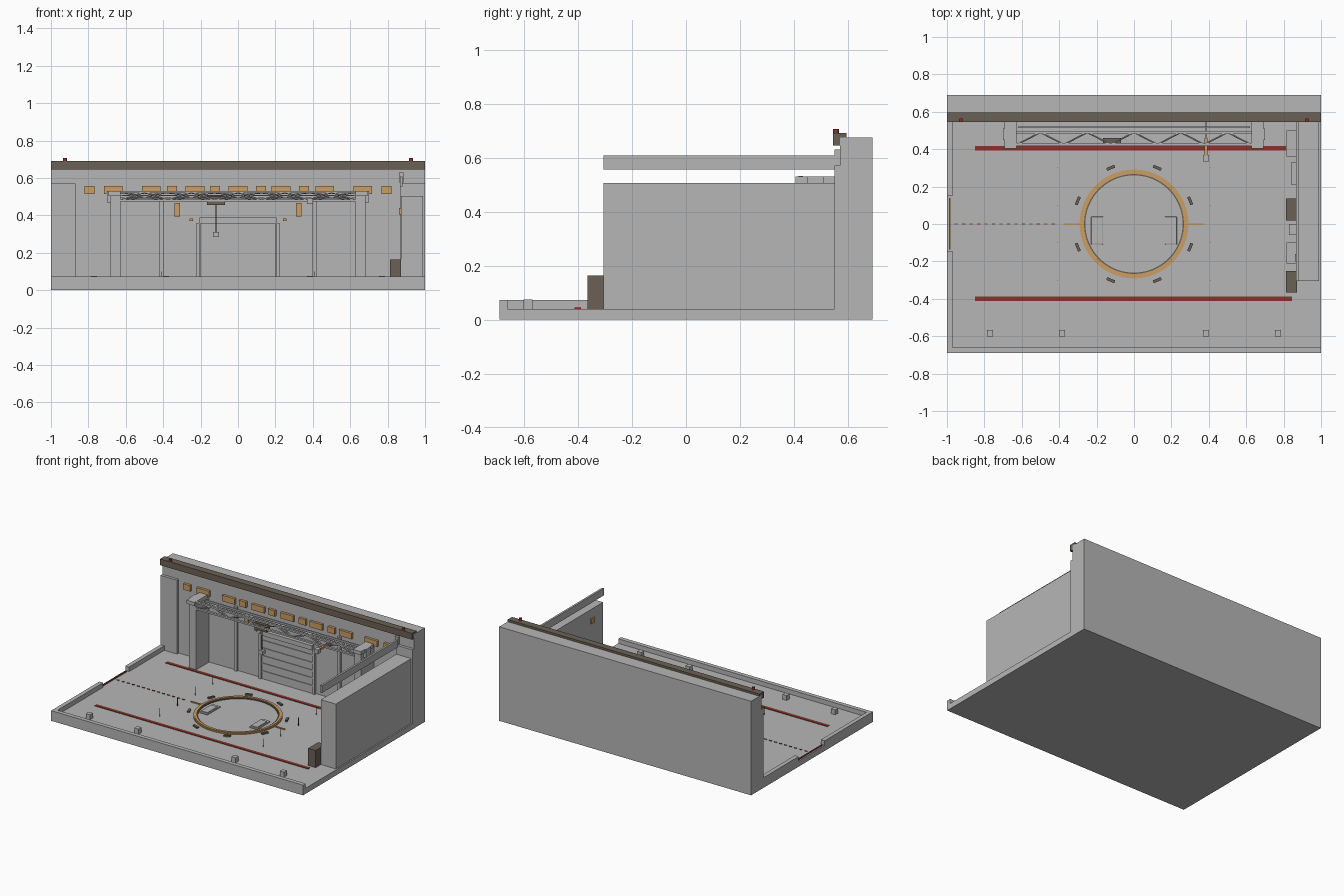
import bpy, bmesh, math
from mathutils import Vector

if "Cube" in bpy.data.objects:
    bpy.data.objects.remove(bpy.data.objects["Cube"])


def mat(name, rgb):
    m = bpy.data.materials.new(name)
    m.diffuse_color = (*rgb, 1)
    m.use_nodes = True
    m.node_tree.nodes["Principled BSDF"].inputs["Base Color"].default_value = m.diffuse_color
    return m


GREY = mat("grey", (0.47, 0.47, 0.47))
BROWN = mat("dark brown", (0.145, 0.12, 0.092))
ORANGE = mat("amber", (0.60, 0.34, 0.125))
RED = mat("dark red", (0.24, 0.035, 0.025))


def finish(name, bm, m):
    me = bpy.data.meshes.new(name)
    bmesh.ops.recalc_face_normals(bm, faces=bm.faces)
    bm.to_mesh(me)
    bm.free()
    me.materials.append(m)
    ob = bpy.data.objects.new(name, me)
    bpy.context.collection.objects.link(ob)
    return ob


def box(name, x, y, z, m=GREY, bevel=0, turn=0):
    """Box from (min, max) ranges, optionally turned about z."""
    bm = bmesh.new()
    bmesh.ops.create_cube(bm, size=1)
    for v in bm.verts:
        v.co = Vector([v.co[i] * (r[1] - r[0]) for i, r in enumerate((x, y, z))])
    ob = finish(name, bm, m)
    ob.location = [sum(r) / 2 for r in (x, y, z)]
    ob.rotation_euler.z = turn
    if bevel:
        b = ob.modifiers.new("bevel", 'BEVEL')
        b.width, b.segments = bevel, 2
    return ob


def rod(name, a, b, r, m=GREY, sides=6):
    a, b = Vector(a), Vector(b)
    bm = bmesh.new()
    bmesh.ops.create_cone(bm, cap_ends=True, segments=sides, radius1=r, radius2=r,
                          depth=(b - a).length)
    ob = finish(name, bm, m)
    ob.location = (a + b) / 2
    ob.rotation_mode = 'QUATERNION'
    ob.rotation_quaternion = (b - a).to_track_quat('Z', 'Y')
    return ob


def ring(name, profile, m, sides=64):
    """Closed (radius, z) profile revolved about z."""
    bm = bmesh.new()
    loops = [[bm.verts.new((r * math.cos(t), r * math.sin(t), z)) for r, z in profile]
             for t in (2 * math.pi * i / sides for i in range(sides))]
    n = len(profile)
    for i in range(sides):
        p, q = loops[i], loops[(i + 1) % sides]
        for j in range(n):
            bm.faces.new((p[j], q[j], q[(j + 1) % n], p[(j + 1) % n]))
    return finish(name, bm, m)


# Floor slab, back wall and low kerbs
F = 0.04
box("floor_slab", (-1, 1), (-0.69, 0.69), (0, F))
box("back_wall", (-1, 1), (0.57, 0.69), (F, 0.675))
box("front_kerb", (-1, 1), (-0.69, -0.66), (F, 0.073))
box("left_kerb_front", (-1, -0.97), (-0.66, -0.145), (F, 0.073))
box("left_kerb_back", (-1, -0.97), (0.15, 0.57), (F, 0.073))
box("gate_stripe", (-0.99, -0.98), (-0.135, 0.14), (F, F + 0.005), RED)

# Top beam with warning lamps
box("top_beam", (-1, 1), (0.545, 0.595), (0.645, 0.69), BROWN)
for s in (-1, 1):
    rod("warning_lamp", (s * 0.925, 0.555, 0.69), (s * 0.925, 0.555, 0.706), 0.011, RED, 12)

# Wall pilasters
for s in (-1, 1):
    box("corner_pilaster", sorted((s * 0.87, s)), (0.55, 0.57), (F, 0.57))
    for c in (0.41, 0.67):
        box("wall_pilaster", (s * c - 0.012, s * c + 0.012), (0.555, 0.57), (F, 0.5))

# Row of alternating wide and narrow wall lamps
for i, c in enumerate((0, 0.122, 0.23, 0.352, 0.464, None, 0.667, 0.795)):
    if c is None:
        continue
    h = 0.027 if i % 2 else 0.05
    for s in ((-1, 1) if c else (1,)):
        box("wall_lamp", (s * c - h, s * c + h), (0.552, 0.57), (0.515, 0.557), ORANGE)
for s in (-1, 1):
    box("side_lamp", (s * 0.325 - 0.015, s * 0.325 + 0.015), (0.555, 0.57), (0.395, 0.465), ORANGE)
    box("door_lamp", (s * 0.25 - 0.01, s * 0.25 + 0.01), (0.555, 0.57), (0.37, 0.383), ORANGE)

# Ribbed shutter door
box("door_panel", (-0.2, 0.2), (0.558, 0.57), (F, 0.355))
box("door_header", (-0.205, 0.205), (0.547, 0.57), (0.355, 0.388))
for i in range(5):
    z = 0.09 + i * 0.055
    box("door_rib", (-0.2, 0.2), (0.553, 0.56), (z, z + 0.01))
for s in (-1, 1):
    box("door_jamb", (s * 0.212 - 0.01, s * 0.212 + 0.01), (0.55, 0.57), (F, 0.36))

# Gantry posts
for s in (-1, 1):
    box("gantry_post", (s * 0.655 - 0.027, s * 0.655 + 0.027), (0.42, 0.57), (F, 0.505))
    box("gantry_cap", (s * 0.66 - 0.032, s * 0.66 + 0.032), (0.405, 0.55), (0.505, 0.53))
    box("gantry_flange", (s * 0.688 - 0.012, s * 0.688 + 0.012), (0.45, 0.51), (0.47, 0.53))

# Lattice girder: three chords joined by zigzag braces
chords = ((0.425, 0.48), (0.425, 0.525), (0.49, 0.5))
for y, z in chords:
    box("girder_chord", (-0.63, 0.63), (y - 0.008, y + 0.008), (z - 0.006, z + 0.006))
box("girder_rail", (-0.62, 0.62), (0.512, 0.522), (0.49, 0.51))
for i in range(10):
    xa, xb = -0.625 + i * 0.125, -0.5 + i * 0.125
    for p, q in ((0, 1), (0, 2), (1, 2)):
        a, b = (chords[p], chords[q]) if i % 2 == 0 else (chords[q], chords[p])
        rod("girder_brace", (xa, *a), (xb, *b), 0.005)

# Hoist trolley with cable and hook block
box("hoist_trolley", (-0.167, -0.07), (0.425, 0.46), (0.455, 0.503), BROWN)
rod("hoist_cable", (-0.118, 0.44, 0.30), (-0.118, 0.44, 0.46), 0.003, BROWN)
box("hook_block", (-0.134, -0.102), (0.425, 0.457), (0.285, 0.312))

# Small hanging arm
box("arm_link", (0.378, 0.392), (0.37, 0.46), (0.47, 0.485), ORANGE)
box("arm_head", (0.37, 0.4), (0.335, 0.37), (0.46, 0.49), GREY)
rod("arm_mount", (0.385, 0.45, 0.477), (0.385, 0.57, 0.477), 0.004)

# Right side block, overhead rail and row of cabinets
box("side_block", (0.872, 0.99), (-0.305, 0.57), (F, 0.505))
box("overhead_rail", (0.866, 0.88), (-0.305, 0.57), (0.555, 0.607))
box("rail_bracket", (0.86, 0.885), (0.55, 0.57), (0.575, 0.63))
box("block_lamp", (0.862, 0.872), (-0.2, -0.16), (0.405, 0.44), ORANGE)
for a, b, x, top, m in ((-0.365, -0.25, 0.812, 0.163, BROWN), (-0.21, -0.1, 0.815, 0.16, GREY),
                        (-0.06, 0.0, 0.83, 0.15, GREY), (0.02, 0.135, 0.812, 0.163, BROWN),
                        (0.21, 0.33, 0.84, 0.16, GREY), (0.36, 0.5, 0.815, 0.16, GREY)):
    box("cabinet", (x, 0.872), (a, b), (F, top), m)

# Floor markings
box("floor_stripe_front", (-0.85, 0.845), (-0.412, -0.388), (F, F + 0.004), RED)
box("floor_stripe_back", (-0.85, 0.812), (0.392, 0.416), (F, F + 0.004), RED)
for i in range(14):
    x = -0.96 + i * 0.04
    box("centre_dash", (x, x + 0.018), (-0.004, 0.004), (F, F + 0.004), RED if i % 2 else BROWN)

# Turntable ring, ticks and surrounding clamps
ring("turntable_ring", ((0.267, F), (0.267, 0.052), (0.284, 0.052), (0.284, F)), ORANGE)
ring("turntable_rim", ((0.284, F), (0.284, 0.048), (0.291, 0.048), (0.291, F)), ORANGE)
ring("turntable_inner_rim", ((0.26, F), (0.26, 0.047), (0.267, 0.047), (0.267, F)), BROWN)
for s in (-1, 1):
    box("ring_tick", sorted((s * 0.285, s * 0.375)), (-0.005, 0.005), (F, F + 0.006), ORANGE)
    box("landing_pad", sorted((s * 0.165, s * 0.23)), (-0.11, 0.04), (F, 0.05), GREY, 0.008)
    box("pad_ridge", sorted((s * 0.172, s * 0.223)), (-0.1, 0.012), (0.05, 0.055), GREY)
for k in range(8):
    t = math.radians(22.5 + 45 * k)
    x, y = 0.325 * math.cos(t), 0.325 * math.sin(t)
    box("ring_clamp", (x - 0.008, x + 0.008), (y - 0.023, y + 0.023), (F, 0.05), BROWN, turn=t)

# Thin marker rods and floor blocks
for s in (-1, 1):
    for y in (-0.3, -0.1, 0.1, 0.3):
        rod("marker_rod", (s * 0.41, y, F), (s * 0.41, y, 0.1), 0.002, BROWN)
    for x in (0.385, 0.77):
        box("floor_block", (s * x - 0.017, s * x + 0.017), (-0.602, -0.568), (F, 0.075))
